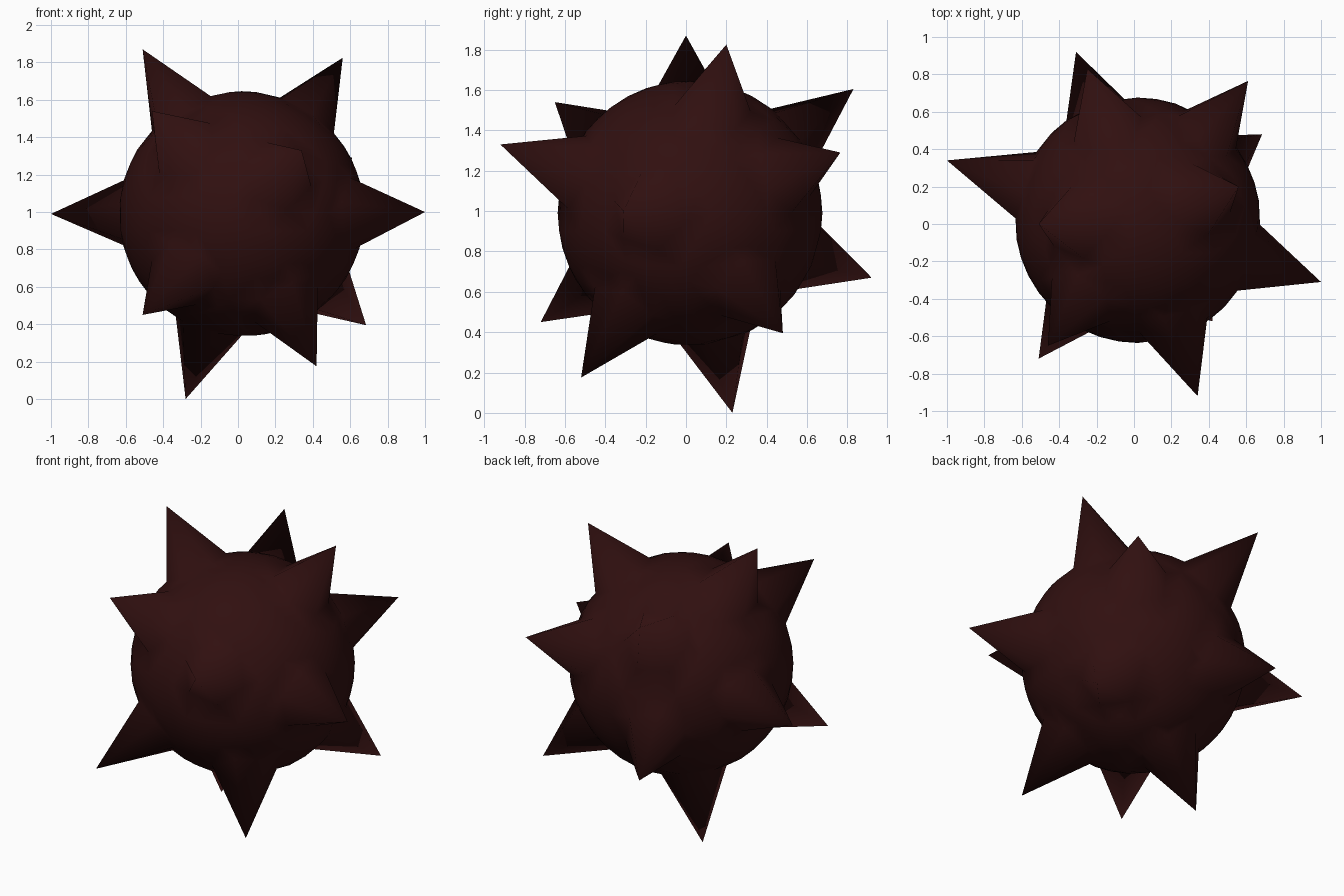
import bpy, bmesh, math
from mathutils import Vector

if "Cube" in bpy.data.objects:
    bpy.data.objects.remove(bpy.data.objects["Cube"])

CENTRE = Vector((0.02, 0.02, 0.99))
RADIUS = 0.656
SPREAD = 0.30      # angular radius of a spike base
SIDES = 6

# spike tips in model space
TIPS = [Vector(t) for t in (
    (-0.51, 0.00, 1.87), (0.56, 0.20, 1.825), (-1.0, 0.34, 0.99),
    (1.0, -0.31, 1.00), (0.42, -0.52, 0.175), (-0.28, 0.23, 0.0),
    (0.685, 0.48, 0.395), (-0.51, -0.72, 0.45), (-0.31, 0.92, 0.67),
    (0.61, 0.765, 1.29), (0.34, -0.92, 1.33), (-0.46, -0.65, 1.54),
    (-0.25, 0.83, 1.605))]
DIRS = [(t - CENTRE).normalized() for t in TIPS]

# ball directions, leaving room for the spike bases
src = bmesh.new()
bmesh.ops.create_icosphere(src, subdivisions=4, radius=1)
points = [v.co.normalized() for v in src.verts
          if all(v.co.angle(d) > SPREAD + 0.08 for d in DIRS)]
src.free()

# a ring of base points around each spike
for d in DIRS:
    side = d.orthogonal().normalized()
    up = d.cross(side)
    for i in range(SIDES):
        a = math.tau * i / SIDES
        points.append(d * math.cos(SPREAD)
                      + (side * math.cos(a) + up * math.sin(a)) * math.sin(SPREAD))

# skin everything on the unit sphere, then pull the tips outward
bm = bmesh.new()
for p in points:
    bm.verts.new(p)
tip_verts = [bm.verts.new(d) for d in DIRS]
bmesh.ops.convex_hull(bm, input=bm.verts[:])
for v in bm.verts:
    v.co = CENTRE + v.co * RADIUS
for v, t in zip(tip_verts, TIPS):
    v.co = t
bmesh.ops.recalc_face_normals(bm, faces=bm.faces[:])
for f in bm.faces:
    f.smooth = True

mesh = bpy.data.meshes.new("spiked_ball")
bm.to_mesh(mesh)
bm.free()
ball = bpy.data.objects.new("spiked_ball", mesh)
bpy.context.collection.objects.link(ball)

# dark red skin
mat = bpy.data.materials.new("dark_red")
mat.diffuse_color = (0.03, 0.005, 0.005, 1)
mat.use_nodes = True
mat.node_tree.nodes["Principled BSDF"].inputs["Base Color"].default_value = mat.diffuse_color
mesh.materials.append(mat)
